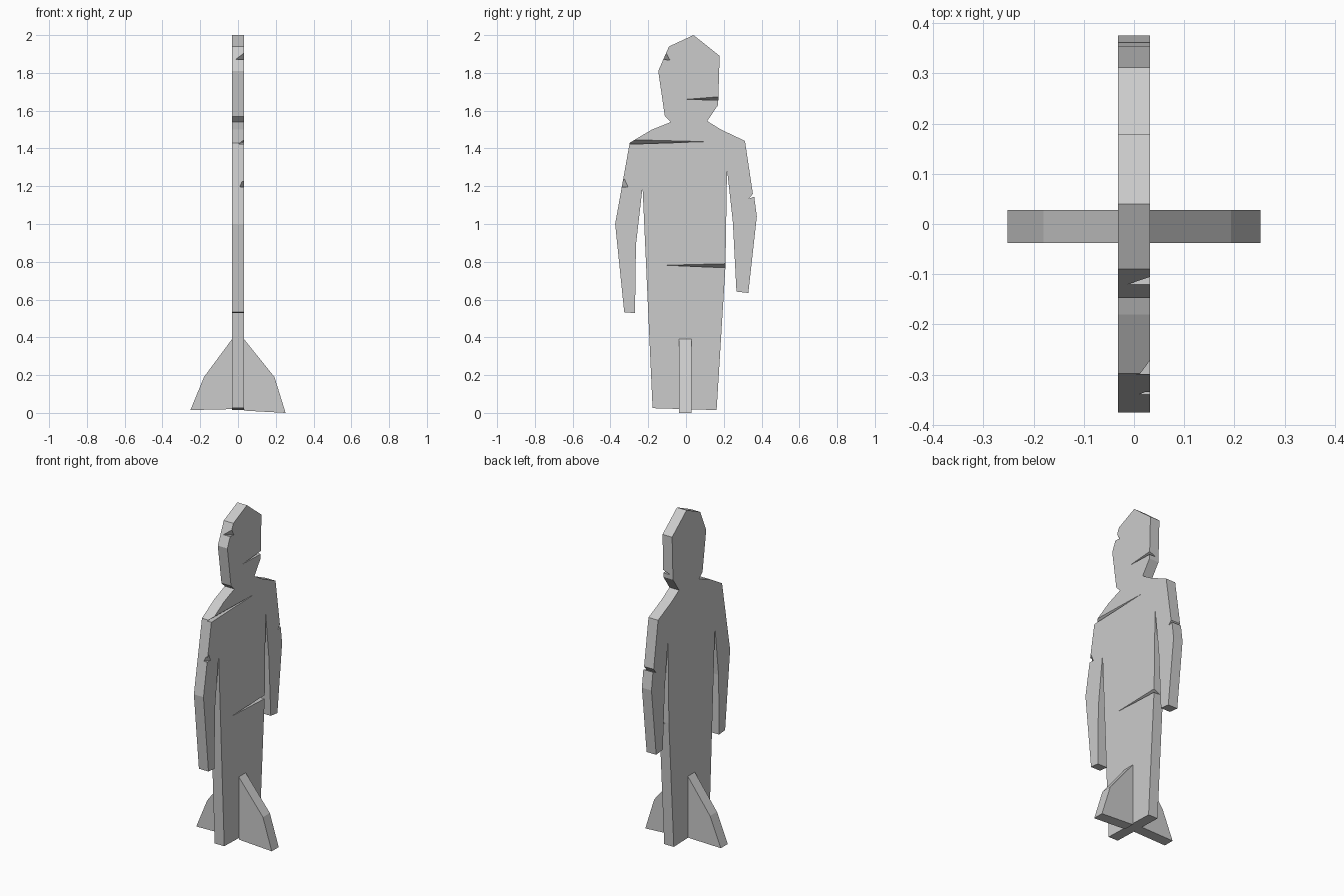
import bpy, bmesh

if "Cube" in bpy.data.objects:
    bpy.data.objects.remove(bpy.data.objects["Cube"])

HALF = 0.032  # half thickness of the board


def add_mesh(name, bm):
    bmesh.ops.recalc_face_normals(bm, faces=bm.faces)
    mesh = bpy.data.meshes.new(name)
    bm.to_mesh(mesh)
    bm.free()
    obj = bpy.data.objects.new(name, mesh)
    bpy.context.collection.objects.link(obj)
    return obj


def plate(name, start, offset):
    """Flat outline extruded into a board."""
    bm = bmesh.new()
    face = bm.faces.new([bm.verts.new(p) for p in start])
    ext = bmesh.ops.extrude_face_region(bm, geom=[face], use_keep_orig=True)
    moved = [v for v in ext["geom"] if isinstance(v, bmesh.types.BMVert)]
    bmesh.ops.translate(bm, verts=moved, vec=offset)
    return add_mesh(name, bm)


def gouge(target, tip, upper, lower, depth):
    """Cut a tapering wedge into the +x face, deepest at the board edge."""
    x = HALF + 0.0002
    bm = bmesh.new()
    for xs, (y, z) in ((x, tip), (x, upper), (x, lower), (depth, lower)):
        bm.verts.new((xs, y, z))
    bmesh.ops.convex_hull(bm, input=bm.verts[:])
    cutter = add_mesh("gouge_cutter", bm)
    cutter.hide_render = True
    mod = target.modifiers.new("gouge", 'BOOLEAN')
    mod.operation = 'DIFFERENCE'
    mod.solver = 'EXACT'
    mod.object = cutter
    bpy.context.view_layer.objects.active = target
    bpy.ops.object.modifier_apply(modifier=mod.name)
    bpy.data.objects.remove(cutter)


# Figure silhouette (y, z), clockwise from the top of the head
outline = [
    (0.04, 2.0), (0.178, 1.89), (0.17, 1.63), (0.112, 1.545),
    (0.185, 1.50), (0.312, 1.44), (0.354, 1.16), (0.332, 1.133),
    (0.361, 1.145), (0.375, 1.04), (0.33, 0.635), (0.267, 0.642),
    (0.248, 1.01), (0.217, 1.29), (0.209, 0.78), (0.162, 0.015),
    (-0.177, 0.025), (-0.23, 1.195), (-0.265, 0.89), (-0.27, 0.528),
    (-0.327, 0.533), (-0.375, 1.0), (-0.298, 1.43), (-0.18, 1.50),
    (-0.08, 1.54), (-0.112, 1.57), (-0.147, 1.81), (-0.09, 1.94)]
board = plate("figure_board", [(-HALF, y, z) for y, z in outline],
              (2 * HALF, 0, 0))

# Battle scars: tip, upper edge, lower edge, depth
for scar in (
        ((-0.085, 1.868), (-0.105, 1.905), (-0.135, 1.872), -0.032),  # brow
        ((0.0, 1.66), (0.19, 1.675), (0.19, 1.655), -0.02),           # jaw
        ((0.11, 1.436), (-0.31, 1.447), (-0.31, 1.422), 0.002),       # shoulder
        ((-0.307, 1.197), (-0.326, 1.24), (-0.35, 1.197), 0.002),     # arm
        ((-0.11, 0.782), (0.214, 0.79), (0.214, 0.768), -0.01)):      # waist
    gouge(board, *scar)

# Side fins that hold the board upright (x, z)
fins = {
    "left_foot_fin": [(-HALF, 0.39), (-0.18, 0.19), (-0.252, 0.015), (-HALF, 0.02)],
    "right_foot_fin": [(HALF, 0.39), (0.193, 0.19), (0.252, 0.0), (HALF, 0.012)]}
for name, pts in fins.items():
    plate(name, [(x, -0.038, z) for x, z in pts], (0, 0.066, 0))
